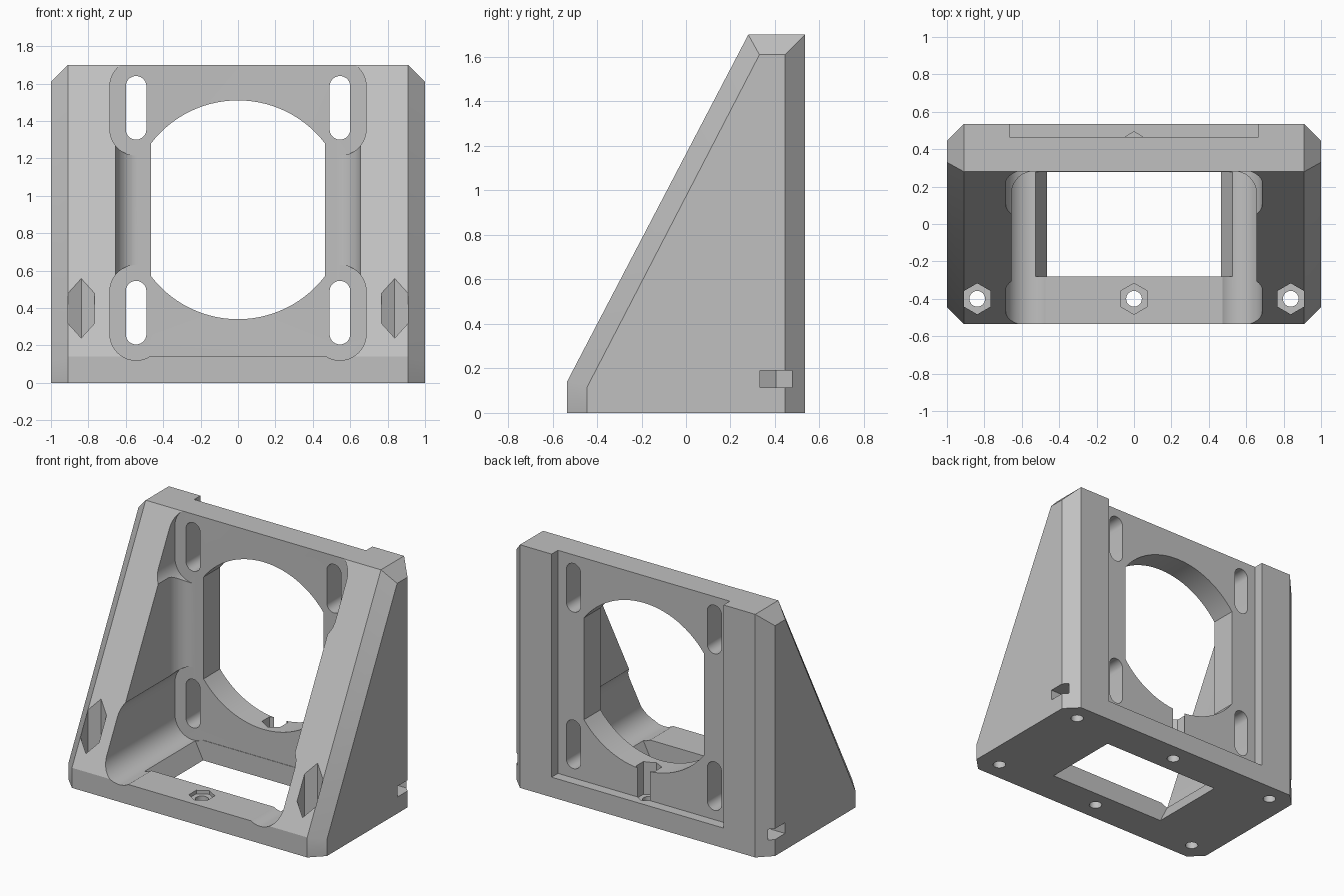
import bpy, bmesh
from math import cos, sin, pi, radians
from mathutils import Vector

cube = bpy.data.objects.get("Cube")
if cube:
    bpy.data.objects.remove(cube, do_unlink=True)

grey = bpy.data.materials.new("plain_grey")
grey.use_nodes = True
grey.diffuse_color = (0.53, 0.53, 0.53, 1)
grey.node_tree.nodes["Principled BSDF"].inputs["Base Color"].default_value = grey.diffuse_color


def add_object(name, bm):
    bmesh.ops.recalc_face_normals(bm, faces=bm.faces)
    mesh = bpy.data.meshes.new(name)
    bm.to_mesh(mesh)
    bm.free()
    mesh.materials.append(grey)
    ob = bpy.data.objects.new(name, mesh)
    bpy.context.collection.objects.link(ob)
    return ob


def prism(name, points, axis, low, high):
    """Extrude a flat outline along y (points are x, z) or z (points are x, y)."""
    bm = bmesh.new()
    verts = [bm.verts.new((a, low, b) if axis == "y" else (a, b, low)) for a, b in points]
    face = bm.faces.new(verts)
    new = bmesh.ops.extrude_face_region(bm, geom=[face])["geom"]
    move = Vector((0, high - low, 0) if axis == "y" else (0, 0, high - low))
    bmesh.ops.translate(bm, vec=move, verts=[g for g in new if isinstance(g, bmesh.types.BMVert)])
    return add_object(name, bm)


def arc(cx, cy, r, start, end, n):
    return [(cx + r * cos(radians(start + (end - start) * i / n)),
             cy + r * sin(radians(start + (end - start) * i / n))) for i in range(n + 1)]


def ring(cx, cy, r, n, turn=0):
    return arc(cx, cy, r, turn, turn + 360, n)[:-1]


def stadium(cx, low, high, r):
    return arc(cx, high, r, 0, 180, 20) + arc(cx, low, r, 180, 360, 20)


def combine(target, tool, operation="DIFFERENCE"):
    mod = target.modifiers.new("cut", "BOOLEAN")
    mod.operation, mod.object, mod.solver = operation, tool, "EXACT"
    bpy.context.view_layer.objects.active = target
    bpy.ops.object.modifier_apply(modifier=mod.name)
    bpy.data.objects.remove(tool, do_unlink=True)


# Chamfered wedge body: a full side profile and a smaller one at the outer sides
inner = [(-.535, 0), (-.535, .14), (.28, 1.7), (.535, 1.7), (.535, 0)]
outer = [(-.445, 0), (-.445, .115), (.33, 1.61), (.445, 1.61), (.445, 0)]
bm = bmesh.new()
for side in (-1, 1):
    for x, profile in ((.91, inner), (1, outer)):
        for y, z in profile:
            bm.verts.new((side * x, y, z))
bmesh.ops.convex_hull(bm, input=bm.verts)
bmesh.ops.dissolve_limit(bm, angle_limit=radians(1.5), verts=bm.verts, edges=bm.edges)
body = add_object("angle_bracket", bm)

# Cavity between the gussets, rounded toward the floor and the upright plate
WALL, R, FLOOR, PLATE = .655, .12, .14, .282
c = WALL - R
cavity = prism("cavity", arc(-c, FLOOR + R, R, 180, 270, 12) + arc(c, FLOOR + R, R, 270, 360, 12)
               + [(WALL, 2), (-WALL, 2)], "y", -1, .6)
plan = prism("cavity_plan", arc(c, PLATE - R, R, 0, 90, 12) + arc(-c, PLATE - R, R, 90, 180, 12)
             + [(-WALL, -.9), (WALL, -.9)], "z", 0, 1.9)
combine(cavity, plan, "INTERSECT")
combine(body, cavity)

# Recess on the back of the upright plate
combine(body, prism("back_recess", [(-.665, .14), (.665, .14), (.665, 2), (-.665, 2)], "y", .465, 1))

# Large round opening with flattened sides
opening = [(max(-.465, min(.465, x)), z) for x, z in ring(0, .925, .585, 96)]
combine(body, prism("motor_opening", opening, "y", 0, 1))

# Bolt slots with clearance pockets in front of them
for x in (-.545, .545):
    for low, high in ((.26, .49), (1.355, 1.585)):
        combine(body, prism("slot_pocket", stadium(x, low, high, .14), "y", -1, PLATE))
        combine(body, prism("bolt_slot", stadium(x, low, high, .055), "y", 0, 1))

# Base window whose side walls lean outward toward the top
lean = [(-.43, -.07), (.43, -.07), (.535, .14), (.535, .16), (-.535, .16), (-.535, .14)]
combine(body, prism("base_window", lean, "y", -.28, .279))

# Base screw holes with hexagonal nut pockets
for x in (-.838, 0, .838):
    for y in (-.4, .408):
        combine(body, prism("screw_hole", ring(x, y, .042, 24), "z", -.1, .15))
    combine(body, prism("front_nut_pocket", ring(x, -.4, .083, 6, 30), "z", .115, .8))
combine(body, prism("back_nut_pocket", ring(0, .41, .083, 6, 30), "z", .115, .5))

# Side slots that take the rear nuts
for s in (-1, 1):
    x, y, h = s * .838, .405, .0715
    tip = [(x + s * 1, y + h), (x - s * .0413, y + h), (x - s * .083, y),
           (x - s * .0413, y - h), (x + s * 1, y - h)]
    combine(body, prism("side_nut_slot", tip, "z", .115, .19))

bpy.ops.object.select_all(action="DESELECT")
body.select_set(True)
bpy.context.view_layer.objects.active = body
bpy.ops.object.shade_smooth_by_angle(angle=radians(20))
